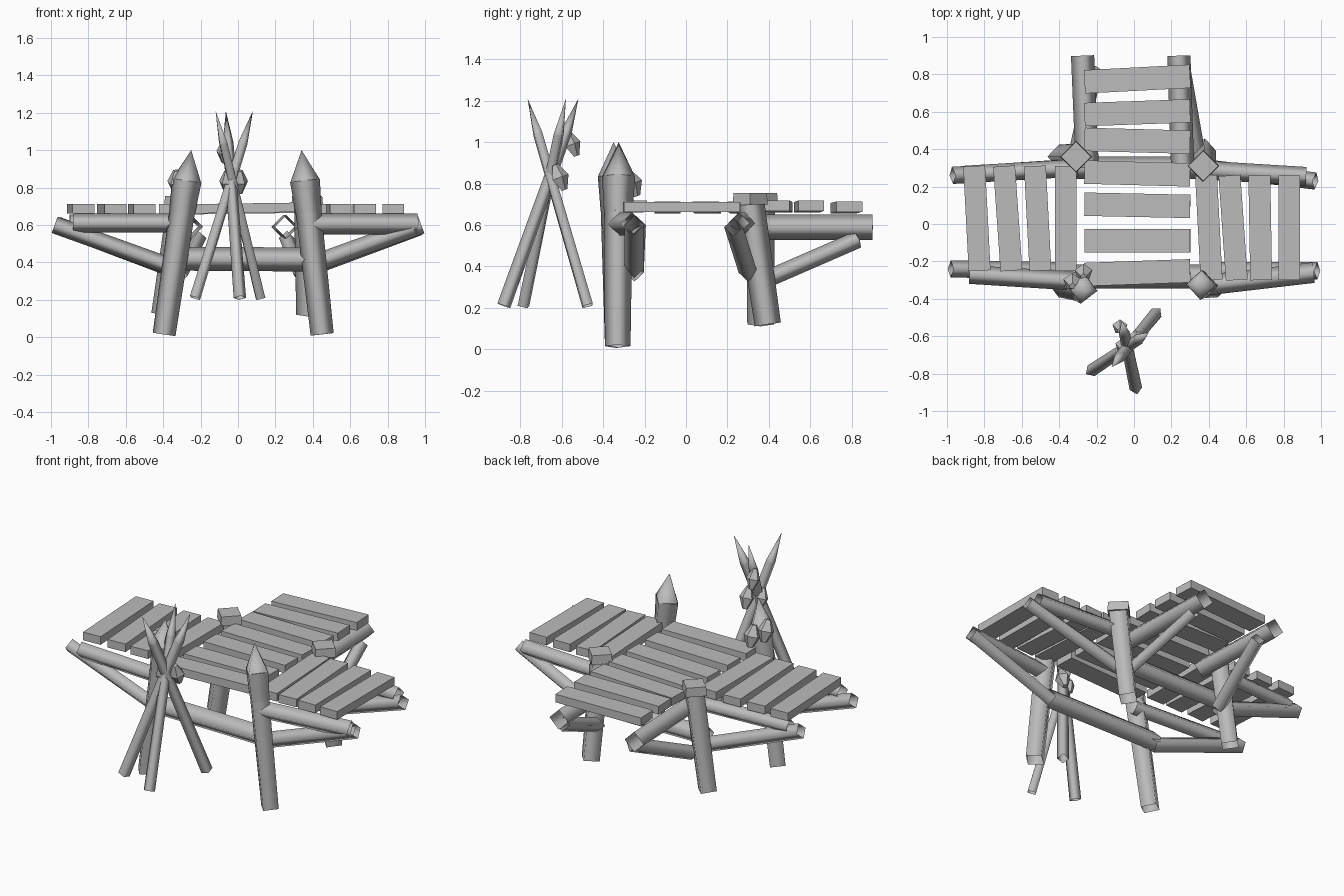
import bpy, bmesh, math
from mathutils import Vector, Matrix

cube = bpy.data.objects.get("Cube")
if cube:
    bpy.data.objects.remove(cube, do_unlink=True)

wood = bpy.data.materials.new("grey_wood")
wood.use_nodes = True
GREY = (0.5, 0.5, 0.5, 1)
wood.diffuse_color = GREY
wood.node_tree.nodes["Principled BSDF"].inputs["Base Color"].default_value = GREY


def finish(bm, name, smooth=False):
    for face in bm.faces:
        face.smooth = smooth
    mesh = bpy.data.meshes.new(name)
    bm.to_mesh(mesh)
    bm.free()
    mesh.materials.append(wood)
    bpy.context.collection.objects.link(bpy.data.objects.new(name, mesh))


def log(name, a, b, r1, r2=None, closed=False):
    """Four-sided timber from a to b, smooth and open unless closed."""
    a, b = Vector(a), Vector(b)
    axis = b - a
    turn = axis.to_track_quat('Z', 'Y').to_matrix().to_4x4()
    bm = bmesh.new()
    bmesh.ops.create_cone(bm, cap_ends=closed, segments=4, radius1=r1,
                          radius2=r1 if r2 is None else r2, depth=axis.length,
                          matrix=Matrix.Translation((a + b) / 2) @ turn)
    finish(bm, name, not closed)


def plank(name, x, y, z, sx, sy, angle, tilt=0):
    bm = bmesh.new()
    place = (Matrix.Translation((x, y, z)) @ Matrix.Rotation(math.radians(angle), 4, 'Z')
             @ Matrix.Rotation(math.radians(tilt), 4, 'Y'))
    bmesh.ops.create_cube(bm, size=1, matrix=place @ Matrix.Diagonal((sx, sy, 0.05, 1)))
    finish(bm, name)


def knot(name, pos, size, height):
    """Faceted lashing knot: two five-sided cones, base to base."""
    bm = bmesh.new()
    lean = Matrix.Translation(pos) @ Matrix.Rotation(math.radians(20), 4, 'X')
    for end in (1, -1):
        bmesh.ops.create_cone(bm, cap_ends=True, segments=5, radius1=size,
                              radius2=size * 0.35, depth=height,
                              matrix=lean @ Matrix.Diagonal((1, 1, end, 1))
                              @ Matrix.Translation((0, 0, height / 2)))
    bmesh.ops.recalc_face_normals(bm, faces=bm.faces)
    finish(bm, name)


# Front posts: leaning shaft, thicker collar, pointed top
for side, base, tip in (("right", (-0.395, -0.33, 0.015), (-0.25, -0.35, 1.0)),
                        ("left", (0.45, -0.33, 0.015), (0.34, -0.325, 1.0))):
    base, tip = Vector(base), Vector(tip)
    low, high = base.lerp(tip, 0.66), base.lerp(tip, 0.835)
    log(f"front_post_{side}", base, low, 0.062, 0.069)
    log(f"front_post_collar_{side}", low, high, 0.07, 0.08)
    log(f"front_post_point_{side}", high, tip, 0.078, 0)

# Back posts with block caps
for side, base, top in (("right", (-0.40, 0.36, 0.12), (-0.31, 0.36, 0.7)),
                        ("left", (0.375, 0.395, 0.12), (0.37, 0.31, 0.7))):
    base, top = Vector(base), Vector(top)
    log(f"back_post_{side}", base, top, 0.064, 0.07)
    log(f"back_post_cap_{side}", top, top + Vector((0, 0, 0.055)), 0.085, 0.08, True)

# Horizontal rails under the decks
log("right_front_rail", (-0.88, -0.27, 0.61), (-0.25, -0.31, 0.61), 0.05)
log("left_front_rail", (0.96, -0.26, 0.605), (0.36, -0.33, 0.605), 0.055)
log("right_back_rail", (-0.9, 0.265, 0.61), (-0.3, 0.3, 0.61), 0.047)
log("left_back_rail", (0.92, 0.255, 0.61), (0.35, 0.29, 0.61), 0.05)
log("rear_rail_right", (-0.275, 0.9, 0.59), (-0.25, 0.3, 0.59), 0.062)
log("rear_rail_left", (0.24, 0.9, 0.59), (0.26, 0.3, 0.59), 0.062)

# Low cross beams
log("front_cross_beam", (-0.38, -0.28, 0.42), (0.4, -0.28, 0.415), 0.064)
log("back_cross_beam", (-0.36, 0.3, 0.42), (0.38, 0.3, 0.415), 0.06)

# Diagonal braces
log("right_front_brace", (-0.98, -0.24, 0.6), (-0.34, -0.25, 0.37), 0.046)
log("left_front_brace", (0.98, -0.25, 0.6), (0.4, -0.25, 0.39), 0.048)
log("right_back_brace", (-0.97, 0.26, 0.6), (-0.36, 0.3, 0.37), 0.046)
log("left_back_brace", (0.97, 0.23, 0.59), (0.38, 0.3, 0.37), 0.046)
log("rear_brace_right", (-0.21, 0.83, 0.53), (-0.31, 0.37, 0.33), 0.042)
log("rear_brace_left", (0.26, 0.83, 0.53), (0.34, 0.37, 0.33), 0.042)

# Middle deck: y centre, height, turn
middle = [(0.775, 0.685, 3), (0.595, 0.69, 2), (0.445, 0.69, -1.5), (0.27, 0.685, -1.5),
          (0.1, 0.685, -1.2), (-0.09, 0.685, 0), (-0.26, 0.69, 2)]
for i, (y, z, turn) in enumerate(middle):
    plank(f"middle_plank_{i}", 0.018, y, z, 0.565, 0.125, turn, -0.8)

# Side decks: x centre, turn
for i, (x, turn) in enumerate([(-0.84, 3), (-0.675, 4), (-0.515, 3), (-0.365, 0)]):
    plank(f"right_plank_{i}", x, 0.03, 0.687, 0.117, 0.56, turn)
for i, (x, turn) in enumerate([(0.4, 3), (0.53, 4), (0.675, 1), (0.83, 0)]):
    plank(f"left_plank_{i}", x, -0.02, 0.687, 0.117, 0.56, turn)

# Stack of three crossed spears
spears = [((-0.23, -0.785, 0.21), (0.08, -0.58, 1.21)),
          ((0.01, -0.88, 0.21), (-0.065, -0.52, 1.21)),
          ((0.12, -0.475, 0.21), (-0.12, -0.765, 1.21))]
for i, (base, tip) in enumerate(spears):
    base, tip = Vector(base), Vector(tip)
    neck = base.lerp(tip, 0.83)
    log(f"spear_shaft_{i}", base, neck, 0.034, 0.029)
    log(f"spear_point_{i}", neck, tip, 0.029, 0)

# Lashing knots on the spears and the front post
for i, (pos, size, height) in enumerate([((-0.075, -0.55, 0.99), 0.042, 0.06),
                                         ((0.01, -0.61, 0.83), 0.045, 0.065),
                                         ((-0.06, -0.65, 0.83), 0.042, 0.06),
                                         ((-0.33, -0.31, 0.83), 0.05, 0.065),
                                         ((-0.27, -0.26, 0.8), 0.05, 0.065)]):
    knot(f"lashing_knot_{i}", pos, size, height)
